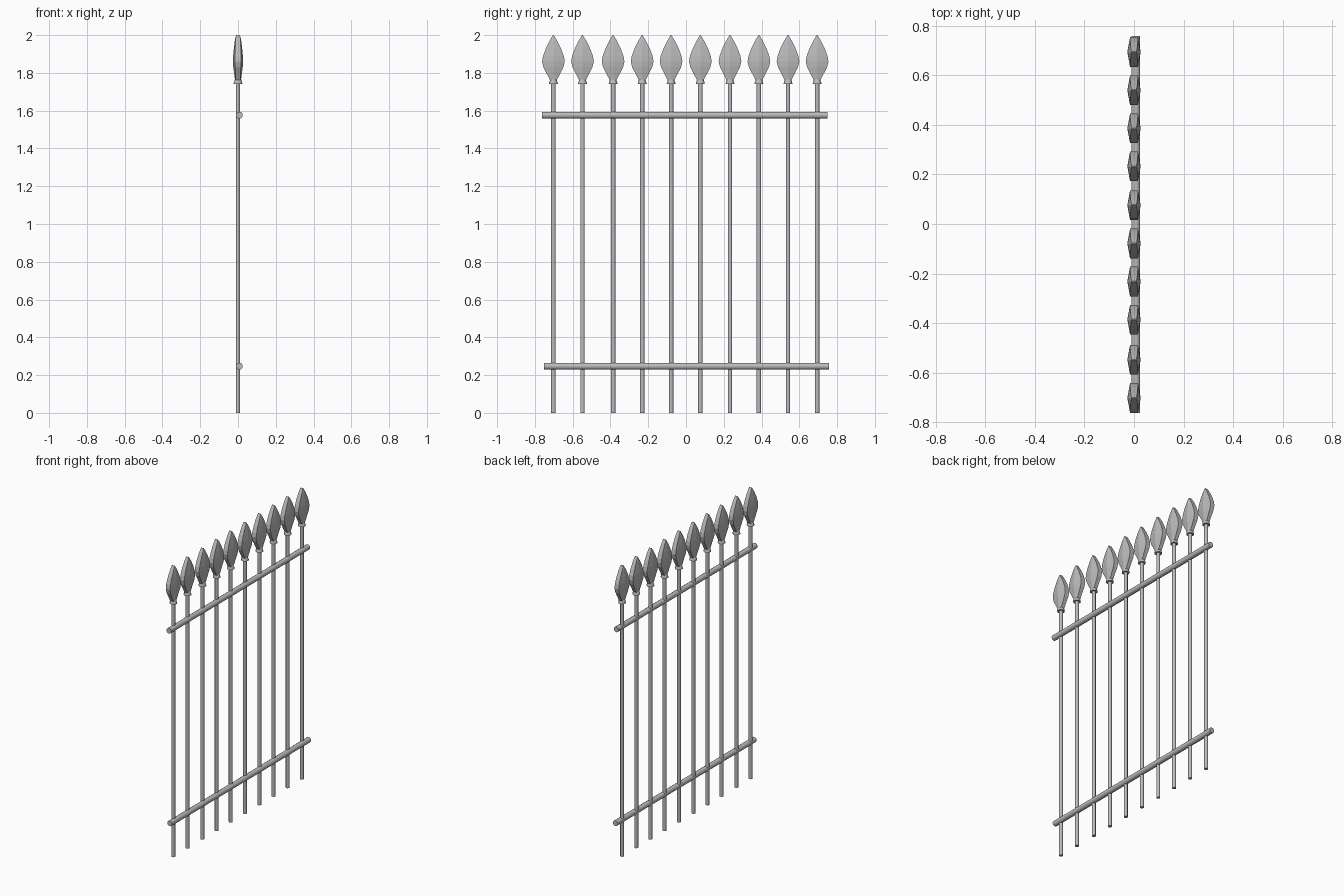
import bpy, bmesh, math
from mathutils import Vector

if "Cube" in bpy.data.objects:
    bpy.data.objects.remove(bpy.data.objects["Cube"])

iron = bpy.data.materials.new("grey iron")
iron.diffuse_color = (0.5, 0.5, 0.5, 1)
iron.use_nodes = True
iron.node_tree.nodes["Principled BSDF"].inputs["Base Color"].default_value = iron.diffuse_color


def loft(name, rings, smooth=True):
    """Skin a list of equal-length point rings and cap both ends."""
    bm = bmesh.new()
    loops = [[bm.verts.new(p) for p in ring] for ring in rings]
    n = len(loops[0])
    for a, b in zip(loops, loops[1:]):
        for i in range(n):
            j = (i + 1) % n
            bm.faces.new((a[i], a[j], b[j], b[i]))
    bm.faces.new(loops[0][::-1])
    bm.faces.new(loops[-1])
    bmesh.ops.recalc_face_normals(bm, faces=bm.faces)
    mesh = bpy.data.meshes.new(name)
    bm.to_mesh(mesh)
    bm.free()
    mesh.materials.append(iron)
    ob = bpy.data.objects.new(name, mesh)
    bpy.context.collection.objects.link(ob)
    if smooth:
        bpy.ops.object.select_all(action='DESELECT')
        ob.select_set(True)
        bpy.context.view_layer.objects.active = ob
        bpy.ops.object.shade_smooth_by_angle(angle=math.radians(50))
    return ob


def circle(r, n):
    return [(r * math.cos(math.tau * (i + .5) / n), r * math.sin(math.tau * (i + .5) / n))
            for i in range(n)]


def turned(name, y, profile, n):
    """Upright round part from (radius, z) pairs."""
    return loft(name, [[(u, y + v, z) for u, v in circle(r, n)] for r, z in profile])


# leaf-shaped spear head: z, half width, half thickness at ridge, half thickness at edge
LEAF = [(1.762, 0.018, 0.016, 0.012), (1.795, 0.035, 0.020, 0.013),
        (1.830, 0.053, 0.025, 0.015), (1.860, 0.060, 0.027, 0.016),
        (1.890, 0.055, 0.026, 0.016), (1.930, 0.040, 0.022, 0.015),
        (1.970, 0.020, 0.017, 0.013), (1.990, 0.008, 0.013, 0.011),
        (2.000, 0.002, 0.010, 0.010)]


def spear_head(y):
    rings = []
    for z, w, ridge, edge in LEAF:
        section = [(ridge, 0), (edge, w), (-edge, w), (-ridge, 0), (-edge, -w), (edge, -w)]
        rings.append([(u, y + v, z) for u, v in section])
    ob = loft("spear_head", rings, smooth=False)
    return ob


# upright bars with collars and spear heads
for y in (-0.702, -0.548, -0.386, -0.232, -0.079, 0.076, 0.233, 0.386, 0.540, 0.694):
    turned("upright_bar", y, [(0.0128, 0), (0.0128, 1.75)], 8)
    turned("collar", y, [(0.025, 1.742), (0.024, 1.750), (0.018, 1.766)], 8)
    spear_head(y)

# horizontal rails
for name, z, y0, y1 in (("top_rail", 1.576, -0.762, 0.748), ("bottom_rail", 0.247, -0.752, 0.758)):
    loft(name, [[(0.007 + u, y, z + v) for u, v in circle(0.0185, 12)] for y in (y0, y1)])
